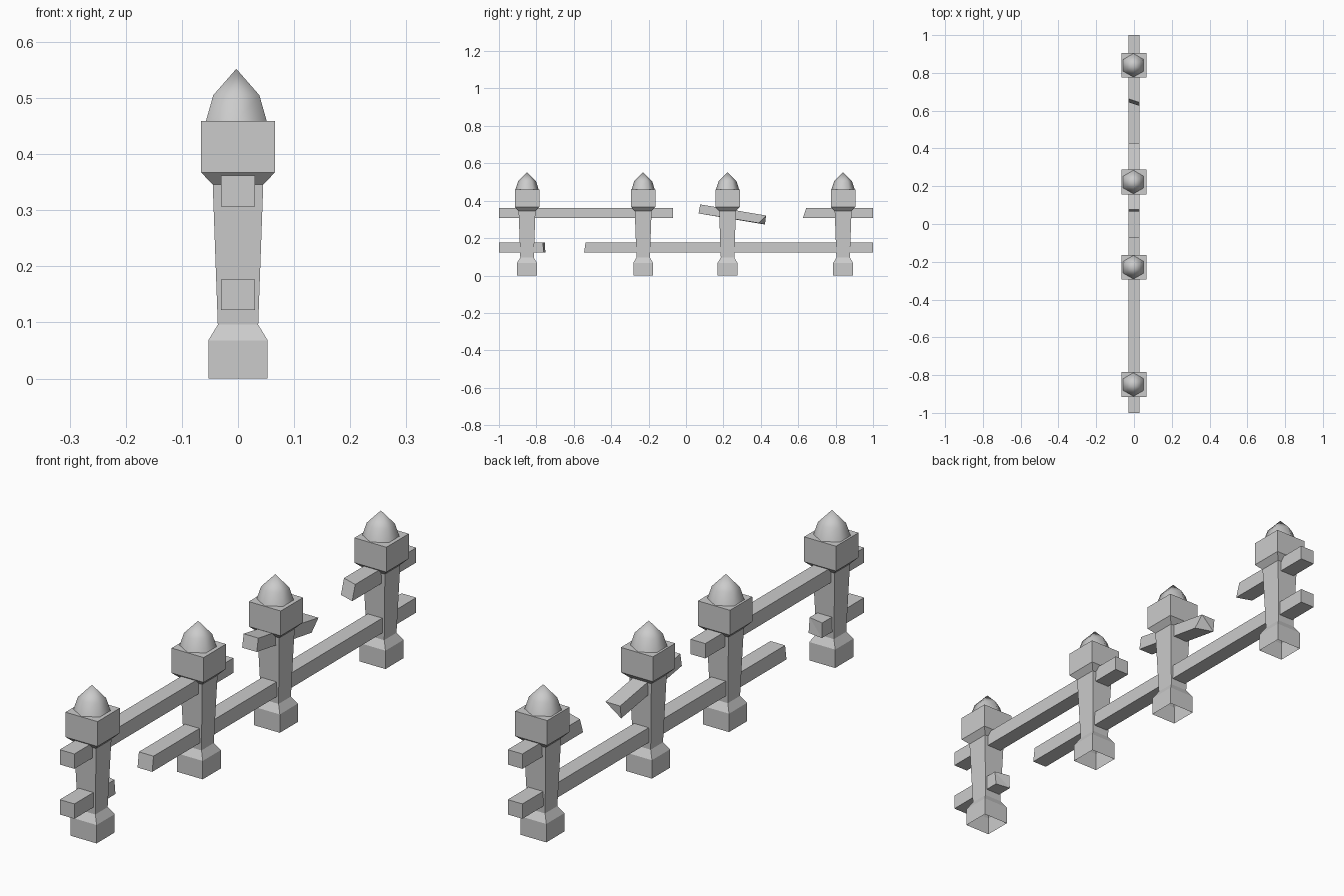
import bpy, bmesh, math

cube = bpy.data.objects.get("Cube")
if cube:
    bpy.data.objects.remove(cube, do_unlink=True)

stone = bpy.data.materials.new("grey_stone")
stone.use_nodes = True
GREY = (0.6, 0.6, 0.6, 1)
stone.diffuse_color = GREY
stone.node_tree.nodes["Principled BSDF"].inputs["Base Color"].default_value = GREY


def finish(bm, name, location=(0, 0, 0)):
    bmesh.ops.recalc_face_normals(bm, faces=bm.faces)
    mesh = bpy.data.meshes.new(name)
    bm.to_mesh(mesh)
    bm.free()
    mesh.materials.append(stone)
    obj = bpy.data.objects.new(name, mesh)
    obj.location = location
    bpy.context.collection.objects.link(obj)
    return obj


def loft(bm, profile, sides, start):
    """Stack rings of (radius, z); returns the rings."""
    rings = []
    for r, z in profile:
        angles = [start + math.tau * i / sides for i in range(sides)]
        rings.append([bm.verts.new((r * math.cos(a), r * math.sin(a), z)) for a in angles])
    for low, high in zip(rings, rings[1:]):
        for i in range(sides):
            j = (i + 1) % sides
            bm.faces.new((low[i], low[j], high[j], high[i]))
    return rings


# Square post: plinth, tapered shaft and block cap, open underneath
POST = [(0.053, 0), (0.053, 0.068), (0.036, 0.096), (0.045, 0.346),
        (0.0655, 0.367), (0.0655, 0.459)]


def make_post(name, y):
    bm = bmesh.new()
    rings = loft(bm, [(h * math.sqrt(2), z) for h, z in POST], 4, math.pi / 4)
    bm.faces.new(rings[-1])
    finish(bm, name, (0, y, 0))


# Six-sided pointed dome
def make_finial(name, y):
    bm = bmesh.new()
    rings = loft(bm, [(0.0625, 0.459), (0.0475, 0.505)], 6, math.pi / 6)
    tip = bm.verts.new((0, 0, 0.552))
    for i in range(6):
        bm.faces.new((rings[-1][i], rings[-1][(i + 1) % 6], tip))
    obj = finish(bm, name, (-0.003, y, 0))
    for poly in obj.data.polygons:
        poly.use_smooth = True


# Rail from two ends; each end is (y, z) for: bottom -x, bottom +x, top +x, top -x
def make_rail(name, front, back):
    bm = bmesh.new()
    ends = [[bm.verts.new((x, y, z)) for x, (y, z) in zip((-0.03, 0.03, 0.03, -0.03), end)]
            for end in (front, back)]
    for i in range(4):
        j = (i + 1) % 4
        bm.faces.new((ends[0][i], ends[0][j], ends[1][j], ends[1][i]))
    for a, b, c, d in ends:
        bm.faces.new((a, b, c))
        bm.faces.new((a, c, d))
    finish(bm, name)


def cut(z, ys):
    """End of a level rail whose bottom is at height z."""
    return list(zip(ys, (z, z, z + 0.055, z + 0.055)))


for label, y in (("front", -0.85), ("front_middle", -0.229),
                 ("back_middle", 0.222), ("back", 0.84)):
    make_post(label + "_post", y)
    make_finial(label + "_finial", y)

LOW, HIGH = 0.122, 0.307
make_rail("lower_front_rail", cut(LOW, [-1] * 4), cut(LOW, (-0.752, -0.76, -0.766, -0.754)))
make_rail("lower_long_rail", cut(LOW, (-0.545, -0.545, -0.537, -0.537)), cut(LOW, [1] * 4))
make_rail("upper_front_rail", cut(HIGH, [-1] * 4), cut(HIGH, [-0.07] * 4))
make_rail("upper_back_rail", cut(HIGH, (0.645, 0.625, 0.643, 0.663)), cut(HIGH, [1] * 4))

# Loose rail hanging at a slant with a chipped end
make_rail("broken_rail",
          [(0.067, 0.332), (0.067, 0.332), (0.076, 0.38), (0.076, 0.38)],
          [(0.422, 0.273), (0.388, 0.281), (0.428, 0.321), (0.428, 0.321)])
